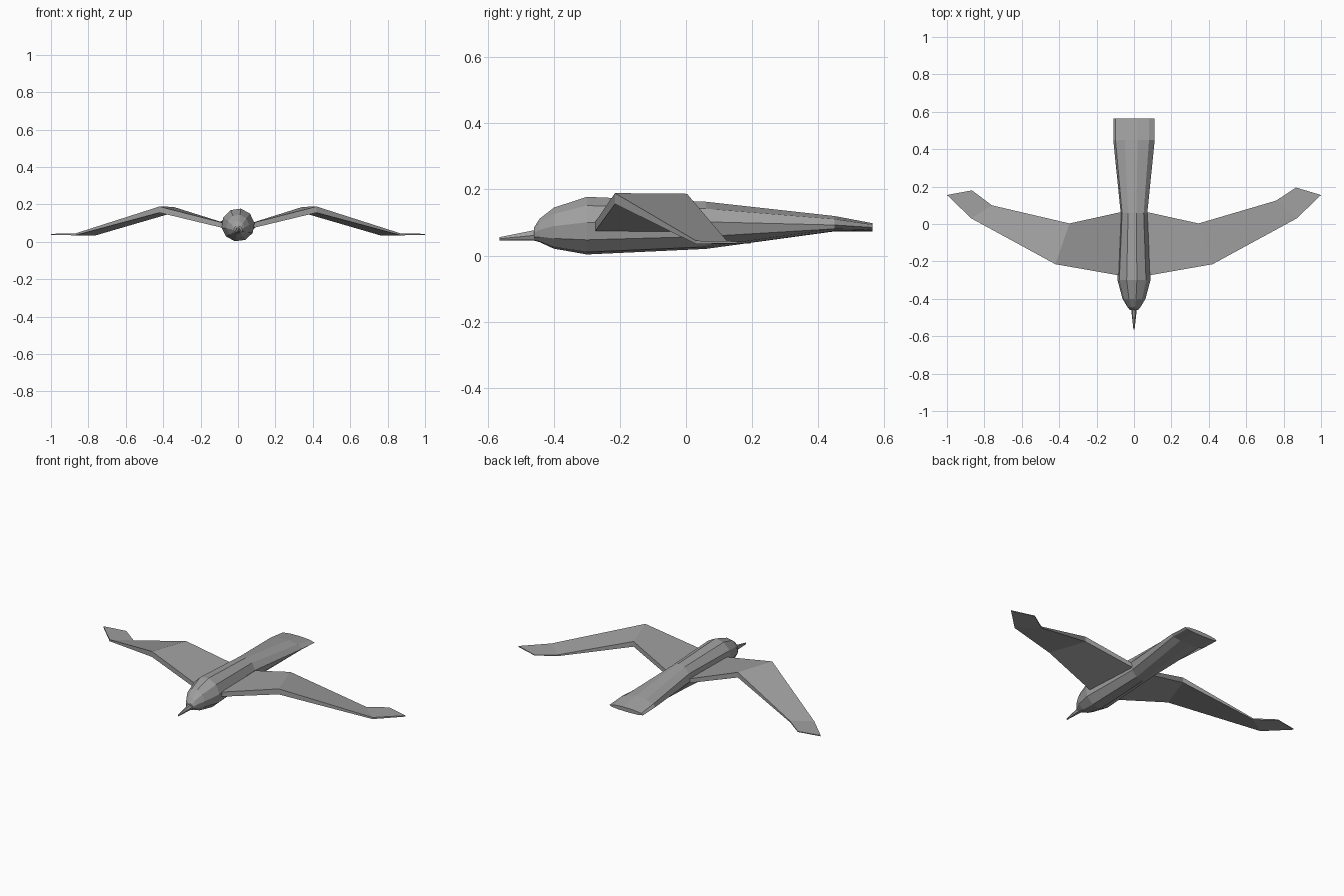
import bpy, bmesh
from math import sin, cos, radians, tau

cube = bpy.data.objects.get("Cube")
if cube:
    bpy.data.objects.remove(cube, do_unlink=True)

GREY = (0.35, 0.35, 0.35, 1)
mat = bpy.data.materials.new("feather grey")
mat.use_nodes = True
mat.diffuse_color = GREY
mat.node_tree.nodes["Principled BSDF"].inputs["Base Color"].default_value = GREY


def loft(name, rings):
    """Skin a closed, flat-shaded solid through matching rings of points."""
    bm = bmesh.new()
    loops = [[bm.verts.new(p) for p in ring] for ring in rings]
    n = len(loops[0])
    for a, b in zip(loops, loops[1:]):
        for i in range(n):
            j = (i + 1) % n
            bm.faces.new((a[i], a[j], b[j], b[i]))
    bm.faces.new(loops[0])
    bm.faces.new(loops[-1])
    bmesh.ops.recalc_face_normals(bm, faces=bm.faces)
    mesh = bpy.data.meshes.new(name)
    bm.to_mesh(mesh)
    bm.free()
    mesh.materials.append(mat)
    obj = bpy.data.objects.new(name, mesh)
    bpy.context.collection.objects.link(obj)
    return obj


def ring(y, width, bottom, middle, top, sides=10, phase=radians(8)):
    """Cross-section with separate heights above and below its widest line."""
    points = []
    for k in range(sides):
        a = phase + tau * k / sides
        s = sin(a)
        rise = top - middle if s > 0 else middle - bottom
        points.append((width * cos(a), y, middle + rise * s))
    return points


# Head, body and fanned tail: y, half width, bottom, middle, top
body_sections = [
    (-0.46, 0.022, 0.045, 0.065, 0.085),
    (-0.443, 0.036, 0.04, 0.072, 0.112),
    (-0.40, 0.062, 0.02, 0.08, 0.146),
    (-0.30, 0.089, 0.002, 0.088, 0.179),
    (0.06, 0.072, 0.019, 0.092, 0.164),
    (0.45, 0.112, 0.073, 0.088, 0.12),
    (0.565, 0.112, 0.073, 0.083, 0.098),
]
loft("body", [ring(*s) for s in body_sections])

# Beak
loft("beak", [
    ring(-0.44, 0.017, 0.044, 0.06, 0.082, 6),
    ring(-0.565, 0.003, 0.046, 0.05, 0.056, 6),
])


def wing(name, side, wrist_y, tip_y):
    # Leading x, y, trailing x, y, bottom, top from root to tip
    stations = [
        (0.05, -0.28, 0.05, 0.068, 0.067, 0.094),
        (0.42, -0.215, 0.345, 0.003, 0.156, 0.189),
        (0.87, 0.03, 0.76, wrist_y, 0.035, 0.045),
        (1.0, 0.155, 0.866, tip_y, 0.037, 0.043),
    ]
    loft(name, [
        [(side * lx, ly, lo), (side * lx, ly, hi),
         (side * tx, ty, hi - 0.002), (side * tx, ty, lo)]
        for lx, ly, tx, ty, lo, hi in stations
    ])


# Cranked wings, the left swept a little further back
wing("left_wing", 1, 0.125, 0.195)
wing("right_wing", -1, 0.10, 0.18)
